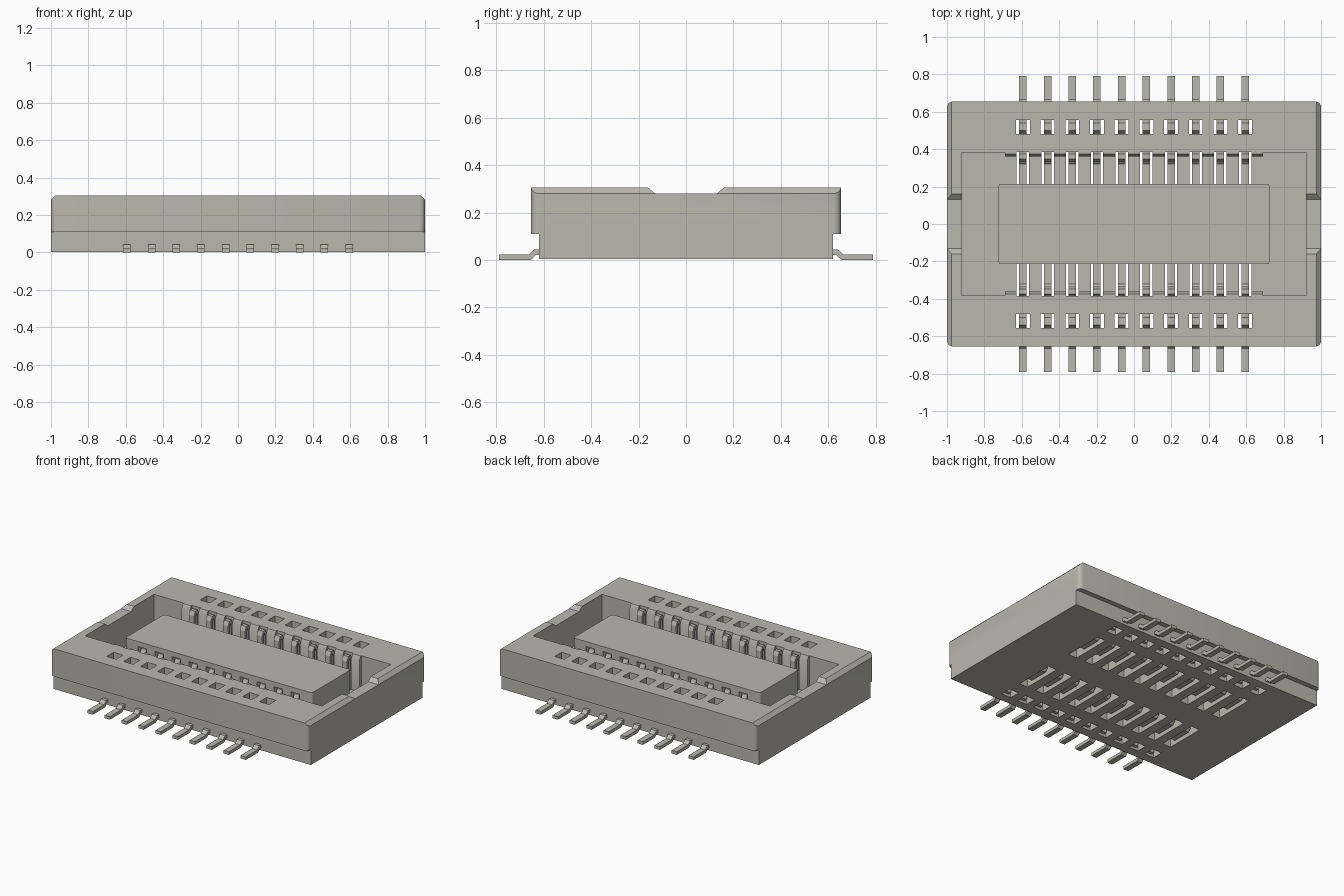
import bpy, bmesh, math
from mathutils import Vector

cube = bpy.data.objects.get("Cube")
if cube:
    bpy.data.objects.remove(cube, do_unlink=True)

# One warm grey for everything
grey = bpy.data.materials.new("warm_grey")
grey.use_nodes = True
colour = (0.49, 0.48, 0.42, 1)
grey.diffuse_color = colour
grey.node_tree.nodes["Principled BSDF"].inputs["Base Color"].default_value = colour


def finish(name, bm):
    bmesh.ops.recalc_face_normals(bm, faces=bm.faces)
    mesh = bpy.data.meshes.new(name)
    bm.to_mesh(mesh)
    bm.free()
    mesh.materials.append(grey)
    obj = bpy.data.objects.new(name, mesh)
    bpy.context.collection.objects.link(obj)
    return obj


def add_prism(bm, points, start, end, axis="x"):
    """Extrude a closed profile, (y, z) along x or (x, z) along y."""
    def place(p, d):
        return (d, p[0], p[1]) if axis == "x" else (p[0], d, p[1])
    a = [bm.verts.new(place(p, start)) for p in points]
    b = [bm.verts.new(place(p, end)) for p in points]
    bm.faces.new(a)
    bm.faces.new(b[::-1])
    for i in range(len(a)):
        j = (i + 1) % len(a)
        bm.faces.new((a[j], a[i], b[i], b[j]))


def add_box(bm, x0, x1, y0, y1, z0, z1):
    y0, y1 = sorted((y0, y1))
    add_prism(bm, [(y0, z0), (y1, z0), (y1, z1), (y0, z1)], x0, x1)


def rounded_box(name, x, y, z0, z1, radius):
    bm = bmesh.new()
    add_box(bm, -x, x, -y, y, z0, z1)
    if radius:
        upright = [e for e in bm.edges
                   if abs(e.verts[0].co.z - e.verts[1].co.z) > 0.01]
        bmesh.ops.bevel(bm, geom=upright, offset=radius, segments=4,
                        profile=0.5, affect="EDGES")
    return finish(name, bm)


def combine(target, tool, operation):
    """Apply a boolean and discard the tool."""
    mod = target.modifiers.new("combine", "BOOLEAN")
    mod.operation, mod.solver, mod.object = operation, "EXACT", tool
    bpy.context.view_layer.update()
    graph = bpy.context.evaluated_depsgraph_get()
    mesh = bpy.data.meshes.new_from_object(target.evaluated_get(graph))
    target.modifiers.clear()
    target.data = mesh
    bpy.data.objects.remove(tool, do_unlink=True)


TOP, SHOULDER, FLOOR = 0.305, 0.28, 0.06
pitch = 0.132
stations = [(i - 4.5) * pitch for i in range(10)]

# Housing: overhanging upper block on a narrower base
housing = rounded_box("housing", 1, 0.655, 0.11, TOP, 0.03)
combine(housing, rounded_box("base", 1, 0.62, 0.003, 0.15, 0), "UNION")

# Chamfers along the end walls
bm = bmesh.new()
for s in (-1, 1):
    add_prism(bm, [(s * 0.965, 0.315), (s * 1.015, 0.265), (s * 1.1, 0.35)],
              -0.8, 0.8, "y")
combine(housing, finish("chamfer_cutter", bm), "DIFFERENCE")

# Central cavity with a lead-in slope on the long walls
bm = bmesh.new()
half = [(0.36, FLOOR), (0.36, 0.275), (0.375, TOP), (0.375, 0.4)]
add_prism(bm, half + [(-y, z) for y, z in reversed(half)], -0.8, 0.8)
combine(housing, finish("cavity_cutter", bm), "DIFFERENCE")

# Wider ends of the cavity
bm = bmesh.new()
for s in (-1, 1):
    add_box(bm, *sorted((s * 0.69, s * 0.92)), -0.382, 0.382, FLOOR, 0.4)
combine(housing, finish("end_cutter", bm), "DIFFERENCE")

# Shallow notches in the end walls
bm = bmesh.new()
for s in (-1, 1):
    add_prism(bm, [(-0.19, 0.33), (-0.13, SHOULDER), (0.13, SHOULDER), (0.19, 0.33)],
              *sorted((s * 0.88, s * 1.1)))
combine(housing, finish("notch_cutter", bm), "DIFFERENCE")

# Central island
combine(housing, rounded_box("island", 0.725, 0.215, 0.03, SHOULDER, 0.015), "UNION")

# Contact slots through the floor and wall, with roofed pockets in the island
bm = bmesh.new()
for x in stations:
    for s in (-1, 1):
        slot = [(0.1, -0.1), (0.385, -0.1), (0.385, 0.4),
                (0.217, 0.4), (0.217, 0.245), (0.1, 0.245)]
        add_prism(bm, [(s * y, z) for y, z in slot], x - 0.033, x + 0.033)
        # Inspection windows
        add_box(bm, x - 0.037, x + 0.037, s * 0.48, s * 0.557, -0.1, 0.4)
combine(housing, finish("slot_cutter", bm), "DIFFERENCE")


def ribbon(path, thickness):
    """Closed outline of a bent metal strip following a path."""
    pts = [Vector(p) for p in path]
    left, right = [], []
    for i, p in enumerate(pts):
        before = (p - pts[i - 1]).normalized() if i else None
        after = (pts[i + 1] - p).normalized() if i < len(pts) - 1 else None
        before, after = before or after, after or before
        na, nb = Vector((-before.y, before.x)), Vector((-after.y, after.x))
        mitre = (na + nb).normalized()
        offset = mitre * (thickness / 2 / max(mitre.dot(na), 0.5))
        left.append(p + offset)
        right.append(p - offset)
    return left + right[::-1]


# Solder tail rising into the window hump
tail = [(0.79, 0.011), (0.66, 0.011), (0.638, 0.032), (0.545, 0.032),
        (0.545, 0.19), (0.532, 0.215), (0.505, 0.215), (0.49, 0.19), (0.49, 0.03)]
# Spring: up the island pocket, across the floor, up and over the wall
spring = [(0.145, 0.19), (0.165, 0.22), (0.19, 0.22), (0.205, 0.19), (0.18, 0.11),
          (0.18, 0.045), (0.195, 0.03), (0.325, 0.03), (0.342, 0.045),
          (0.342, 0.26), (0.352, 0.282), (0.367, 0.282), (0.376, 0.26), (0.376, 0.05)]

for name, path, thickness in (("solder_tails", tail, 0.022),
                              ("spring_contacts", spring, 0.018)):
    bm = bmesh.new()
    outline = ribbon(path, thickness)
    for x in stations:
        for s in (-1, 1):
            add_prism(bm, [(s * p.x, p.y) for p in outline], x - 0.02, x + 0.02)
    finish(name, bm)

# Smooth the rounded corners, keep the rest crisp
bpy.ops.object.select_all(action="DESELECT")
housing.select_set(True)
bpy.context.view_layer.objects.active = housing
bpy.ops.object.shade_smooth_by_angle(angle=math.radians(30))
